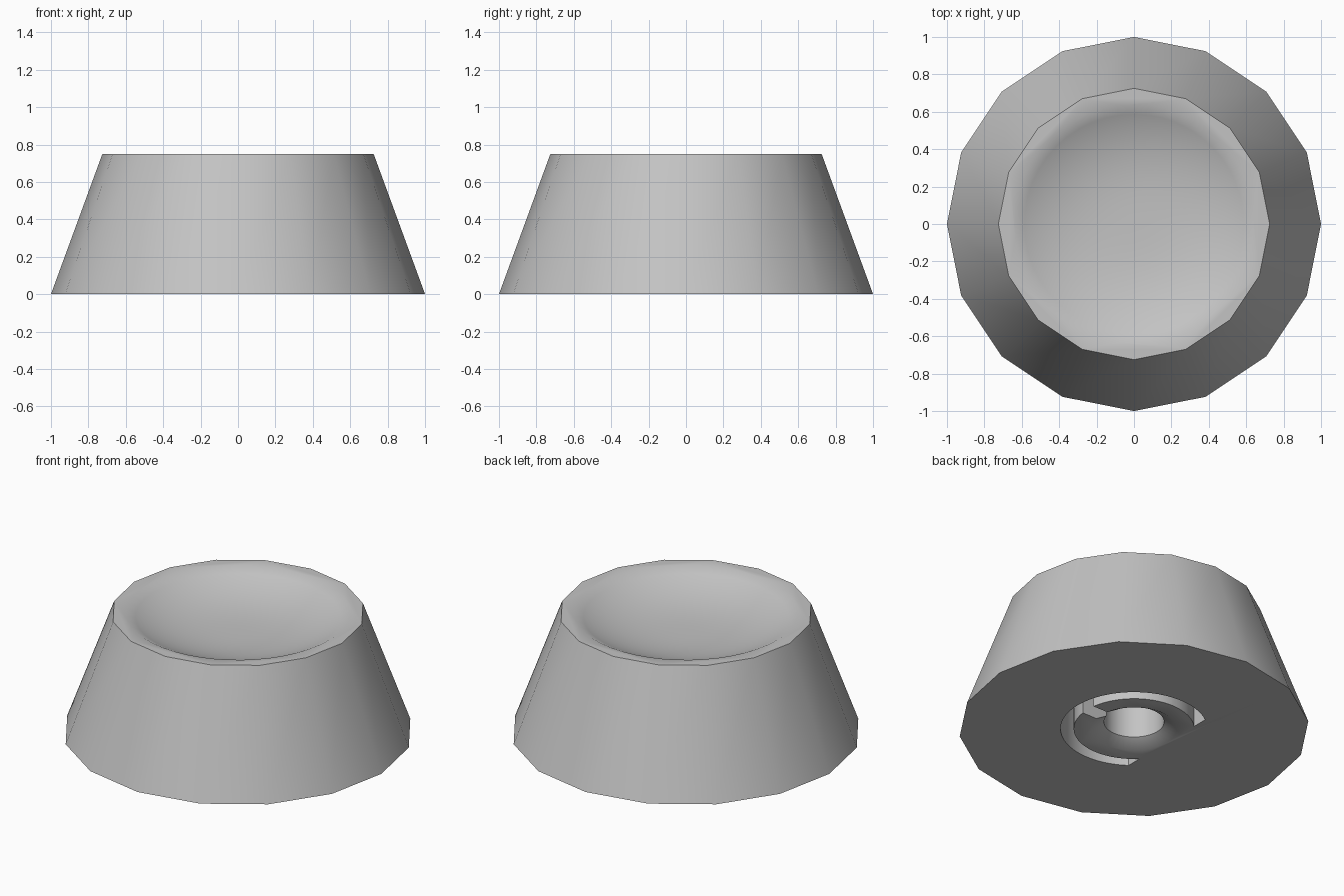
import bpy, bmesh, math

old = bpy.data.objects.get("Cube")
if old:
    bpy.data.objects.remove(old, do_unlink=True)

grey = bpy.data.materials.new("light_grey")
grey.use_nodes = True
colour = (0.55, 0.55, 0.55, 1)
grey.diffuse_color = colour
grey.node_tree.nodes["Principled BSDF"].inputs["Base Color"].default_value = colour


def finish(name, bm):
    """Turn a bmesh into a named object."""
    bmesh.ops.recalc_face_normals(bm, faces=bm.faces)
    mesh = bpy.data.meshes.new(name)
    bm.to_mesh(mesh)
    bm.free()
    obj = bpy.data.objects.new(name, mesh)
    bpy.context.collection.objects.link(obj)
    mesh.materials.append(grey)
    return obj


def turned(name, profile, sides):
    """Closed solid of rings from a list of (radius, z), a zero radius being a tip."""
    bm = bmesh.new()
    rings = []
    for r, z in profile:
        count = sides if r > 0 else 1
        rings.append([bm.verts.new((r * math.cos(math.tau * i / sides),
                                    r * math.sin(math.tau * i / sides), z)) for i in range(count)])
    for a, b in zip(rings, rings[1:]):
        for i in range(sides):
            j = (i + 1) % sides
            if len(a) == 1:
                bm.faces.new((a[0], b[i], b[j]))
            else:
                bm.faces.new((a[i], a[j], b[j], b[i]))
    for ring in (rings[0], rings[-1]):
        if len(ring) > 1:
            bm.faces.new(ring)
    return finish(name, bm)


def extruded(name, outline, bottom, top):
    """Prism over a flat outline."""
    bm = bmesh.new()
    face = bm.faces.new([bm.verts.new((x, y, bottom)) for x, y in outline])
    moved = bmesh.ops.extrude_face_region(bm, geom=[face])["geom"]
    verts = [v for v in moved if isinstance(v, bmesh.types.BMVert)]
    bmesh.ops.translate(bm, vec=(0, 0, top - bottom), verts=verts)
    return finish(name, bm)


def arc(radius, end_x, steps=40):
    """Arc around +x whose two ends lie on the line x = end_x."""
    limit = math.acos(end_x / radius)
    angles = [-limit + 2 * limit * i / steps for i in range(steps + 1)]
    return [(radius * math.cos(a), radius * math.sin(a)) for a in angles]


# Tapered knob body
height = 0.75
body = turned("knob_body", [(1, 0), (0.725, height)], 16)

# Shallow dish in the top, flatter in the middle than at its rim
rim, depth, rows = 0.64, 0.125, 12
dish = [(rim * i / rows, height - depth * (1 - (i / rows) ** 2.8)) for i in range(rows + 1)]
dish_cutter = turned("dish_cutter", dish + [(rim, height + 0.1)], 48)

# Chamfered shaft hole in the underside
hole_cutter = turned("shaft_hole_cutter",
                     [(0.245, -0.1), (0.245, 0), (0.172, 0.045), (0.172, 0.42)], 40)

# C-shaped slot around the hole, and the keyway joining the two
slot_cutter = extruded("ring_slot_cutter",
                       arc(0.42, -0.245) + arc(0.345, -0.245)[::-1], -0.1, 0.3)
w = 0.048
key_cutter = extruded("keyway_cutter", [(0.1, -w), (0.38, -w), (0.38, w), (0.1, w)], -0.1, 0.295)

bpy.ops.object.select_all(action="DESELECT")
bpy.context.view_layer.objects.active = body
body.select_set(True)
for cutter in (dish_cutter, hole_cutter, slot_cutter, key_cutter):
    cutter.hide_render = True
    cut = body.modifiers.new(cutter.name, "BOOLEAN")
    cut.operation = "DIFFERENCE"
    cut.solver = "EXACT"
    cut.object = cutter
    bpy.ops.object.modifier_apply(modifier=cut.name)
    bpy.data.objects.remove(cutter, do_unlink=True)

bpy.ops.object.shade_smooth_by_angle(angle=math.radians(38))
